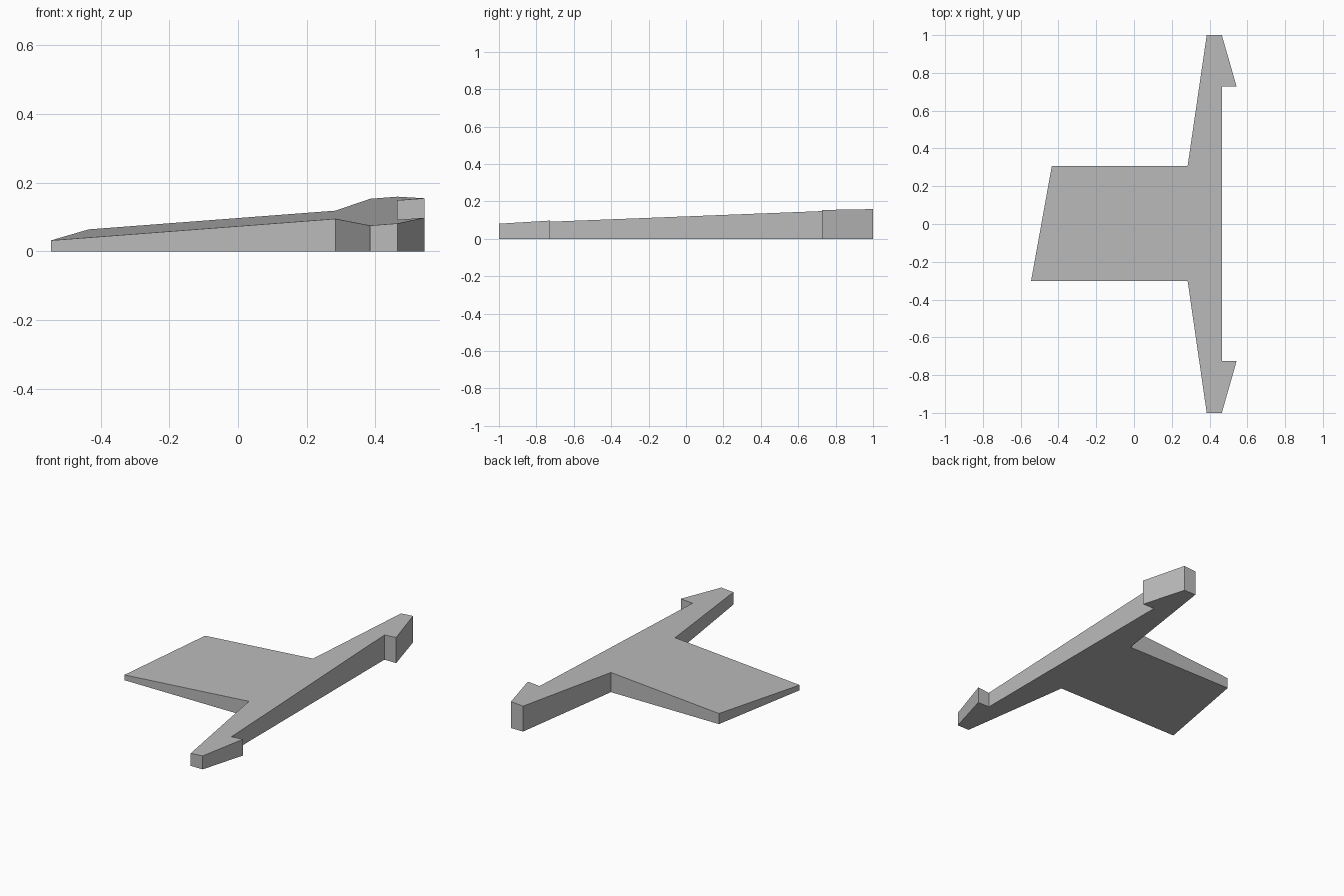
import bpy
import bmesh

if "Cube" in bpy.data.objects:
    bpy.data.objects.remove(bpy.data.objects["Cube"])

# Plan outline of the plate: broad tail panel, crossbar, hooked tips
OUTLINE = [
    (-0.545, -0.302), (0.284, -0.302), (0.385, -1.0), (0.465, -1.0),
    (0.543, -0.726), (0.465, -0.726), (0.465, 0.728), (0.543, 0.728),
    (0.465, 1.0), (0.385, 1.0), (0.284, 0.308), (-0.435, 0.308),
]


def top_height(x, y):
    """Sloped plane that cuts the top of the plate."""
    return 0.0848 + 0.0759 * x + 0.039 * y


grey = bpy.data.materials.new("plain grey")
grey.diffuse_color = (0.5, 0.5, 0.5, 1.0)
grey.use_nodes = True
grey.node_tree.nodes["Principled BSDF"].inputs["Base Color"].default_value = grey.diffuse_color

# Plate: flat base raised to the tilted top
bm = bmesh.new()
base = bm.faces.new([bm.verts.new((x, y, 0)) for x, y in OUTLINE])
raised = bmesh.ops.extrude_face_region(bm, geom=[base], use_keep_orig=True)
for v in raised["geom"]:
    if isinstance(v, bmesh.types.BMVert):
        v.co.z = top_height(v.co.x, v.co.y)
bmesh.ops.recalc_face_normals(bm, faces=bm.faces)

mesh = bpy.data.meshes.new("wedge_plate")
bm.to_mesh(mesh)
bm.free()
mesh.materials.append(grey)
plate = bpy.data.objects.new("wedge_plate", mesh)
bpy.context.collection.objects.link(plate)
